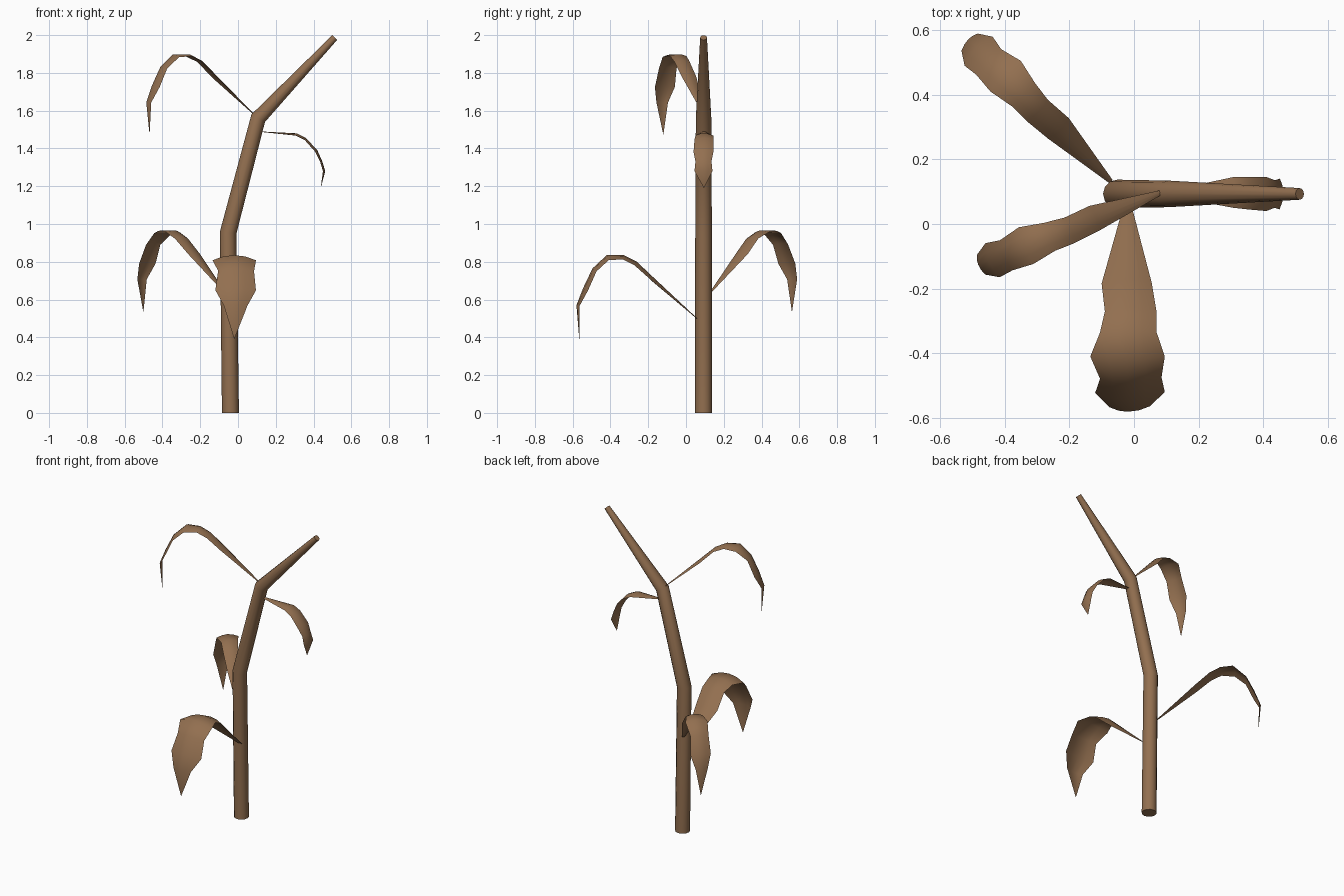
import bpy, bmesh, math
from mathutils import Vector

cube = bpy.data.objects.get("Cube")
if cube:
    bpy.data.objects.remove(cube, do_unlink=True)

# One dry brown for the whole plant
brown = bpy.data.materials.new("dry_brown")
brown.use_nodes = True
brown.diffuse_color = (0.29, 0.16, 0.08, 1)
brown.node_tree.nodes["Principled BSDF"].inputs["Base Color"].default_value = (0.29, 0.16, 0.08, 1)


def finish(name, bm, angle):
    mesh = bpy.data.meshes.new(name)
    bm.to_mesh(mesh)
    bm.free()
    mesh.materials.append(brown)
    obj = bpy.data.objects.new(name, mesh)
    bpy.context.collection.objects.link(obj)
    bpy.ops.object.select_all(action="DESELECT")
    obj.select_set(True)
    bpy.context.view_layer.objects.active = obj
    bpy.ops.object.shade_smooth_by_angle(angle=math.radians(angle))
    return obj


def tangents(points):
    last = len(points) - 1
    result = []
    for i, p in enumerate(points):
        before = (p - points[max(i - 1, 0)]).normalized()
        after = (points[min(i + 1, last)] - p).normalized()
        result.append((before + after).normalized())
    return result


def bridge(bm, rows, closed):
    count = len(rows[0])
    for a, b in zip(rows, rows[1:]):
        for j in range(count if closed else count - 1):
            k = (j + 1) % count
            bm.faces.new((a[j], a[k], b[k], b[j]))


def make_stalk(path, sides=12):
    bm = bmesh.new()
    points = [Vector((x, 0.093, z)) for x, z, r in path]
    across = Vector((0, 1, 0))
    rows = []
    for p, t, (x, z, r) in zip(points, tangents(points), path):
        side = across.cross(t)
        rows.append([bm.verts.new(p + r * (side * math.cos(a) + across * math.sin(a)))
                     for a in (math.tau * j / sides for j in range(sides))])
    bridge(bm, rows, True)
    bm.faces.new(rows[0][::-1])
    bm.faces.new(rows[-1])
    bmesh.ops.recalc_face_normals(bm, faces=bm.faces)
    return finish("stalk", bm, 50)


def make_leaf(name, base, heading, profile, length=1.0, width=1.0, droop=0.25):
    """Arching blade: profile rows are distance, height, left and right half width."""
    bm = bmesh.new()
    out = Vector((math.cos(math.radians(heading)), math.sin(math.radians(heading)), 0))
    up = Vector((0, 0, 1))
    side = up.cross(out)
    points = [Vector(base) + length * (d * out + z * up) for d, z, l, r in profile]
    rows = []
    for p, t, (d, z, left, right) in zip(points, tangents(points), profile):
        normal = t.cross(side)
        row = []
        for s in (-1, -0.5, 0, 0.5, 1):
            half = width * (left if s > 0 else right)
            row.append(bm.verts.new(p + side * half * s - normal * half * droop * s * s))
        rows.append(row)
    bridge(bm, rows, False)
    bmesh.ops.remove_doubles(bm, verts=bm.verts, dist=0.0005)
    return finish(name, bm, 60)


# Crooked stalk: x, z, radius
make_stalk([(-0.04, 0, 0.045), (-0.052, 0.955, 0.044),
            (0.107, 1.56, 0.041), (0.512, 1.987, 0.018)])

# Long blade, rising then hanging to a point
long_blade = [
    (0, 0, 0.012, 0.012), (0.23, 0.215, 0.075, 0.08), (0.32, 0.30, 0.09, 0.07),
    (0.39, 0.335, 0.09, 0.085), (0.48, 0.335, 0.115, 0.115), (0.555, 0.265, 0.105, 0.085),
    (0.605, 0.16, 0.115, 0.10), (0.64, 0.07, 0.07, 0.055), (0.625, -0.11, 0, 0)]

# Short blade that droops from the start
short_blade = [
    (0, 0, 0.01, 0.01), (0.19, -0.01, 0.05, 0.045), (0.24, -0.035, 0.05, 0.05),
    (0.30, -0.10, 0.05, 0.055), (0.325, -0.155, 0.04, 0.045),
    (0.342, -0.21, 0.045, 0.05), (0.318, -0.30, 0, 0)]

make_leaf("front_leaf", (-0.02, 0.06, 0.50), -90, long_blade)
make_leaf("back_right_leaf", (-0.07, 0.13, 0.64), 135, long_blade, 0.975, 0.58)
make_leaf("upper_right_leaf", (0.09, 0.10, 1.577), 201.5, long_blade, 0.96, 0.53)
make_leaf("upper_left_leaf", (0.12, 0.095, 1.49), 0, short_blade)
